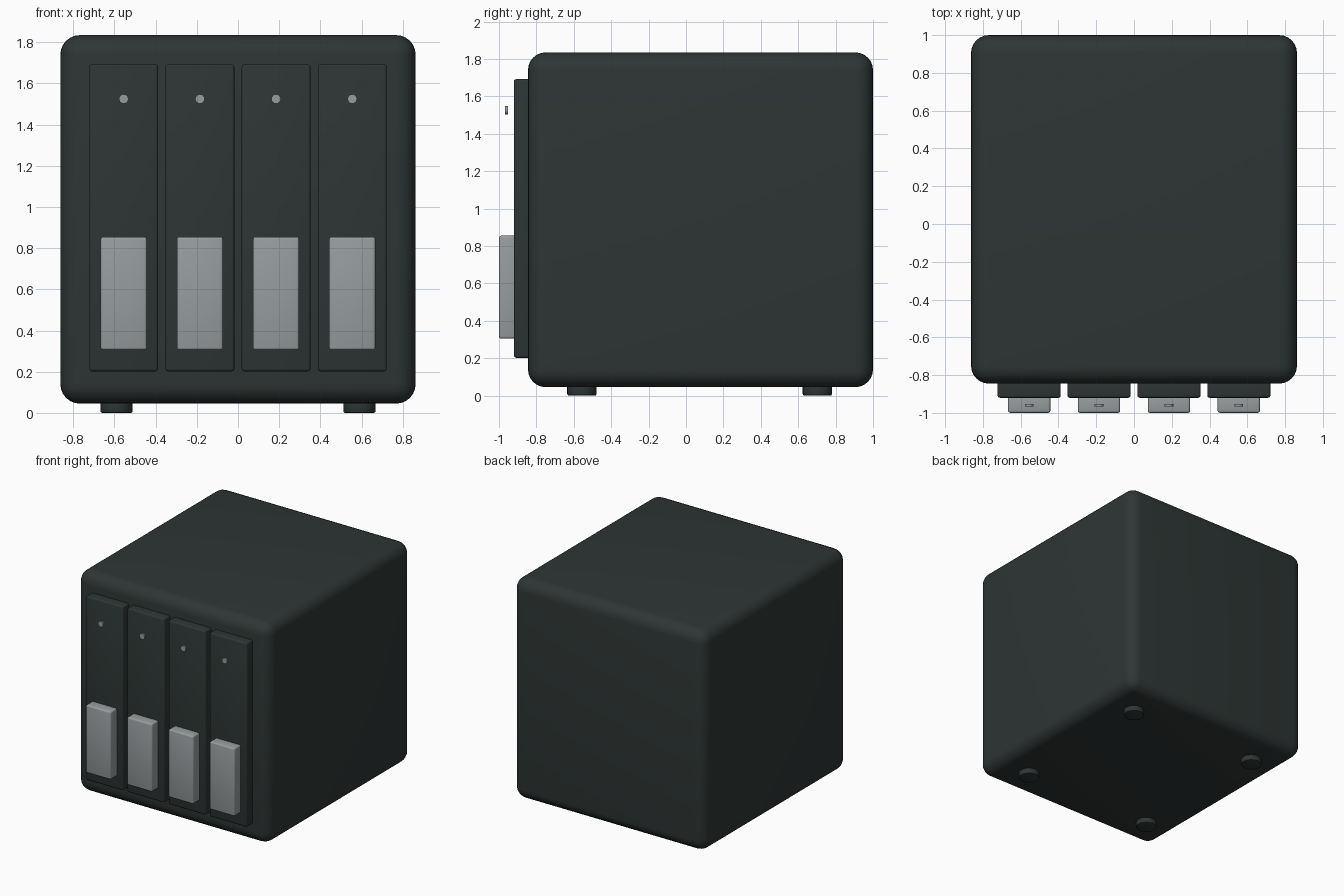
import bpy
import math
from mathutils import Vector

if "Cube" in bpy.data.objects:
    bpy.data.objects.remove(bpy.data.objects["Cube"], do_unlink=True)


def make_material(name, color):
    mat = bpy.data.materials.new(name)
    mat.use_nodes = True
    mat.diffuse_color = (*color, 1)
    bsdf = mat.node_tree.nodes["Principled BSDF"]
    bsdf.inputs["Base Color"].default_value = (*color, 1)
    return mat


charcoal = make_material("charcoal", (0.027, 0.036, 0.035))
silver = make_material("silver", (0.31, 0.335, 0.345))


def finish(obj, name, mat, bevel, segments):
    obj.name = name
    obj.data.materials.append(mat)
    bpy.ops.object.transform_apply(location=False, rotation=True, scale=True)
    if bevel:
        mod = obj.modifiers.new("rounded_edges", "BEVEL")
        mod.width = bevel
        mod.segments = segments
        mod.limit_method = "ANGLE"
        mod.angle_limit = math.radians(40)
        bpy.ops.object.modifier_apply(modifier=mod.name)
    bpy.ops.object.shade_smooth_by_angle(angle=math.radians(35))
    return obj


def box(name, low, high, mat, bevel, segments=3):
    low, high = Vector(low), Vector(high)
    bpy.ops.mesh.primitive_cube_add(size=1, location=(low + high) / 2)
    obj = bpy.context.object
    obj.scale = high - low
    return finish(obj, name, mat, bevel, segments)


def cylinder(name, center, radius, depth, mat, bevel=0, sides=32, tilt=0):
    bpy.ops.mesh.primitive_cylinder_add(
        vertices=sides, radius=radius, depth=depth,
        location=center, rotation=(tilt, 0, 0))
    return finish(bpy.context.object, name, mat, bevel, 2)


# Rounded enclosure
box("enclosure", (-0.863, -0.845, 0.045), (0.863, 1, 1.835), charcoal, 0.095, 6)

# Four drive bays, each with a tray, a handle and an indicator light
for i in range(4):
    x = (i - 1.5) * 0.37
    box(f"drive_tray_{i + 1}", (x - 0.167, -0.92, 0.202), (x + 0.167, -0.8, 1.692),
        charcoal, 0.012)
    box(f"tray_handle_{i + 1}", (x - 0.112, -1, 0.305), (x + 0.112, -0.9, 0.855),
        silver, 0.012)
    cylinder(f"indicator_light_{i + 1}", (x, -0.96, 1.525), 0.023, 0.014,
             silver, sides=16, tilt=math.pi / 2)

# Four round feet
for side, x in (("right", -0.59), ("left", 0.59)):
    for end, y in (("front", -0.557), ("back", 0.702)):
        cylinder(f"{end}_{side}_foot", (x, y, 0.03), 0.078, 0.06, charcoal, 0.008)
